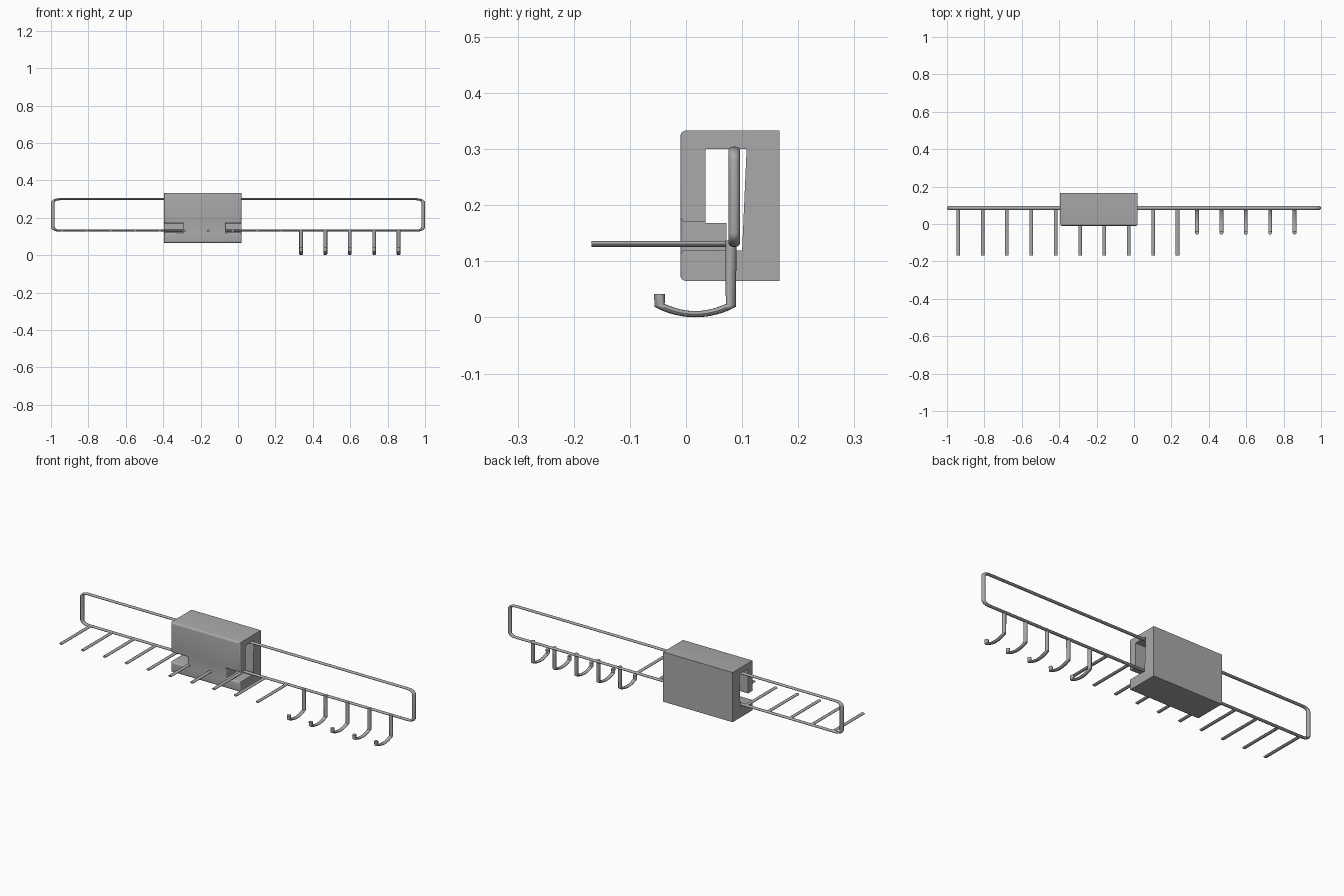
import bpy, bmesh, math

if "Cube" in bpy.data.objects:
    bpy.data.objects.remove(bpy.data.objects["Cube"])

grey = bpy.data.materials.new("grey")
grey.diffuse_color = (0.4, 0.4, 0.4, 1)
grey.use_nodes = True
grey.node_tree.nodes["Principled BSDF"].inputs["Base Color"].default_value = grey.diffuse_color
SQUASH = 0.55      # rods are flattened vertically
ROD_Y, TOP_Z, LOW_Z = 0.086, 0.299, 0.131


def activate(ob):
    bpy.ops.object.select_all(action='DESELECT')
    ob.select_set(True)
    bpy.context.view_layer.objects.active = ob


def rod(name, pts, r=0.01, closed=False):
    """Round tube along pts, swept in stretched space then flattened in z."""
    cu = bpy.data.curves.new(name, 'CURVE')
    cu.dimensions = '3D'
    cu.bevel_depth, cu.bevel_resolution, cu.use_fill_caps = r, 4, True
    sp = cu.splines.new('POLY')
    sp.points.add(len(pts) - 1)
    for p, (x, y, z) in zip(sp.points, pts):
        p.co = (x, y, z / SQUASH, 1)
    sp.use_cyclic_u = closed
    ob = bpy.data.objects.new(name, cu)
    bpy.context.collection.objects.link(ob)
    activate(ob)
    bpy.ops.object.convert(target='MESH')
    ob = bpy.context.object
    for v in ob.data.vertices:
        v.co.z *= SQUASH
    ob.data.materials.clear()
    ob.data.materials.append(grey)
    bpy.ops.object.shade_smooth_by_angle(angle=math.radians(40))
    return ob


def prism(name, profile, x0, x1):
    """Extrude a (y, z) profile along x."""
    bm = bmesh.new()
    f = bm.faces.new([bm.verts.new((x0, y, z)) for y, z in profile])
    ext = bmesh.ops.extrude_face_region(bm, geom=[f])
    for v in ext['geom']:
        if isinstance(v, bmesh.types.BMVert):
            v.co.x = x1
    bmesh.ops.recalc_face_normals(bm, faces=bm.faces)
    me = bpy.data.meshes.new(name)
    bm.to_mesh(me)
    bm.free()
    ob = bpy.data.objects.new(name, me)
    bpy.context.collection.objects.link(ob)
    me.materials.append(grey)
    return ob


def rect(y0, y1, z0, z1):
    return [(y0, z0), (y1, z0), (y1, z1), (y0, z1)]


def cut(ob, cutter):
    m = ob.modifiers.new("cut", 'BOOLEAN')
    m.operation, m.solver, m.object = 'DIFFERENCE', 'EXACT', cutter
    activate(ob)
    bpy.ops.object.modifier_apply(modifier=m.name)
    bpy.data.objects.remove(cutter)


# mounting block with notches at both front sides
block = prism("mounting_block", rect(-0.01, 0.167, 0.065, 0.333), -0.395, 0.02)
for x0, x1 in ((-0.5, -0.295), (-0.065, 0.1)):
    cut(block, prism("notch_cutter", rect(-0.1, 0.08, 0.12, 0.17), x0, x1))

# rounded front edges
bm = bmesh.new()
bm.from_mesh(block.data)
front = [e for e in bm.edges if all(v.co.y < -0.009 for v in e.verts)]
bmesh.ops.bevel(bm, geom=front, offset=0.01, segments=4, profile=0.5, affect='EDGES')
bm.to_mesh(block.data)
bm.free()

# channel through the block for the rail
channel = [(0.035, 0.168), (0.035, 0.30), (0.108, 0.30),
           (0.10, 0.119), (0.072, 0.119), (0.072, 0.168)]
cut(block, prism("channel_cutter", channel, -0.6, 0.2))
activate(block)
bpy.ops.object.shade_smooth_by_angle(angle=math.radians(30))

# long rounded loop
rad, pts = 0.035, []
for sx, top, a0 in ((1, 1, 0), (-1, 1, 90), (-1, 0, 180), (1, 0, 270)):
    cz = TOP_Z - rad * SQUASH if top else LOW_Z + rad * SQUASH
    for i in range(7):
        a = math.radians(a0 + 15 * i)
        pts.append((sx * (0.99 - rad) + rad * math.cos(a), ROD_Y,
                    cz + rad * SQUASH * math.sin(a)))
rod("rail_loop", pts, closed=True)

# straight pegs
for i in range(10):
    x = -0.94 + 0.1303 * i
    rod(f"peg_{i + 1}", [(x, ROD_Y, LOW_Z), (x, -0.168, LOW_Z)], r=0.0095)

# curved hooks
for i in range(5):
    x = 0.337 + 0.1303 * i
    path = [(x, 0.08, 0.137)]
    for k in range(13):
        t = 1 - k / 6
        path.append((x, 0.0165 + 0.0635 * t, 0.0058 + 0.0155 * t * t))
    path.append((x, -0.047, 0.042))
    rod(f"hook_{i + 1}", path)
